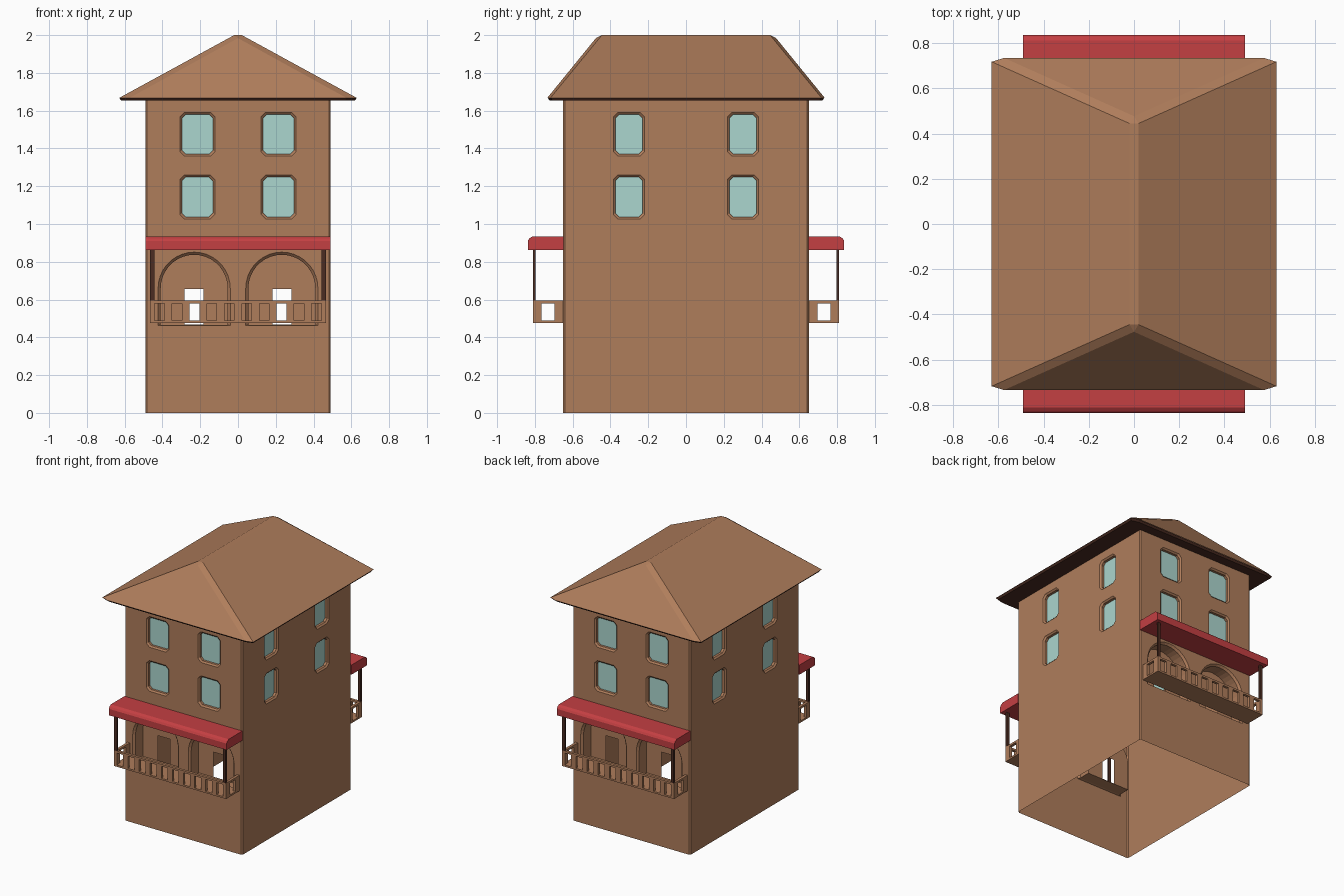
import bpy, bmesh, math
from mathutils import Matrix, Vector

if "Cube" in bpy.data.objects:
    bpy.data.objects.remove(bpy.data.objects["Cube"])


def material(name, rgb):
    m = bpy.data.materials.new(name)
    m.diffuse_color = (*rgb, 1)
    m.use_nodes = True
    m.node_tree.nodes["Principled BSDF"].inputs["Base Color"].default_value = m.diffuse_color
    return m


BROWN = material("clay brown", (0.43, 0.205, 0.105))
DARK = material("dark timber", (0.07, 0.025, 0.016))
RED = material("awning red", (0.55, 0.05, 0.055))
GLASS = material("pale glass", (0.41, 0.67, 0.62))


def finish(bm, name, *mats):
    bmesh.ops.remove_doubles(bm, verts=bm.verts, dist=0.0004)
    bmesh.ops.recalc_face_normals(bm, faces=bm.faces)
    me = bpy.data.meshes.new(name)
    bm.to_mesh(me)
    bm.free()
    for m in mats:
        me.materials.append(m)
    ob = bpy.data.objects.new(name, me)
    bpy.context.collection.objects.link(ob)
    return ob


def box(bm, x0, x1, y0, y1, z0, z1):
    mat = Matrix.Translation(((x0 + x1) / 2, (y0 + y1) / 2, (z0 + z1) / 2)) @ \
        Matrix.Diagonal((abs(x1 - x0), abs(y1 - y0), abs(z1 - z0), 1))
    bmesh.ops.create_cube(bm, size=1, matrix=mat)


# ---- outlines in wall coordinates (u across, z up)
def rect(cu, hw, z0, z1):
    return [(cu - hw, z0), (cu + hw, z0), (cu + hw, z1), (cu - hw, z1)]


def pane(cu, cz, hw, hh, c):
    return [(cu + sx * a, cz + sz * b) for sx, sz, pair in (
        (-1, -1, ((hw, hh - c), (hw - c, hh))), (1, -1, ((hw - c, hh), (hw, hh - c))),
        (1, 1, ((hw, hh - c), (hw - c, hh))), (-1, 1, ((hw - c, hh), (hw, hh - c))))
        for a, b in pair]


def arch(cu, r, z0, zc=0.66, n=18):
    return [(cu - r, z0), (cu + r, z0)] + [
        (cu + r * math.cos(math.pi * i / n), zc + r * math.sin(math.pi * i / n))
        for i in range(n + 1)]


# ---- hollow walls with recessed windows and arched niches
walls = bmesh.new()


def wall(side, half, dist, win_u, win_hw, arches):
    rot = Matrix.Rotation(side * math.pi / 2, 3, 'Z')

    def loop(pts, depth):
        vs = [walls.verts.new(rot @ Vector((u, depth - dist, z))) for u, z in pts]
        return vs

    def ring(vs):
        out = []
        for a, b in zip(vs, vs[1:] + vs[:1]):
            out.append(walls.edges.get((a, b)) or walls.edges.new((a, b)))
        return out

    def bridge(a, b):
        for i in range(len(a)):
            j = (i + 1) % len(a)
            walls.faces.new((a[i], a[j], b[j], b[i]))

    def fill(loops):
        bmesh.ops.triangle_fill(walls, edges=[e for l in loops for e in ring(l)],
                                use_beauty=True, use_dissolve=False,
                                normal=rot @ Vector((0, -1, 0)))

    face_loops = [loop(rect(0, half, 0, 1.66), 0)]
    for s in (-1, 1):
        for cz in (1.143, 1.475):
            outer = loop(pane(s * win_u, cz, win_hw, 0.116, 0.024), 0)
            rim = loop(pane(s * win_u, cz, win_hw - 0.011, 0.105, 0.02), 0.01)
            back = loop(pane(s * win_u, cz, win_hw - 0.011, 0.105, 0.02), 0.028)
            bridge(outer, rim)
            bridge(rim, back)
            walls.faces.new(back).material_index = 1
            face_loops.append(outer)
        if arches:
            cu = s * 0.232
            outer = loop(arch(cu, 0.191, 0.463), 0)
            rim = loop(arch(cu, 0.177, 0.466), 0.014)
            back = loop(arch(cu, 0.177, 0.466), 0.1)
            bridge(outer, rim)
            bridge(rim, back)
            fill([back, loop(rect(cu, 0.05, 0.469, 0.655), 0.1)])
            face_loops.append(outer)
    fill(face_loops)


for side in range(4):
    if side % 2 == 0:
        wall(side, 0.481, 0.65, 0.215, 0.093, True)
    else:
        wall(side, 0.641, 0.49, 0.302, 0.083, False)
# chamfered corners
for sx in (-1, 1):
    for sy in (-1, 1):
        walls.faces.new([walls.verts.new((sx * x, sy * y, z)) for x, y, z in (
            (0.481, 0.65, 0), (0.49, 0.641, 0), (0.49, 0.641, 1.66), (0.481, 0.65, 1.66))])
finish(walls, "walls", BROWN, GLASS)

# ---- hip roof with softened hips and ridge
bm = bmesh.new()
A, B, R, E = {}, {}, {}, {}
for sy in (-1, 1):
    E[sy] = bm.verts.new((0, sy * 0.477, 1.984))
    for sx in (-1, 1):
        A[sx, sy] = bm.verts.new((sx * 0.575, sy * 0.735, 1.667))
        B[sx, sy] = bm.verts.new((sx * 0.63, sy * 0.718, 1.667))
        R[sx, sy] = bm.verts.new((sx * 0.02, sy * 0.445, 2.0))
for s in (-1, 1):
    bm.faces.new((B[s, -1], B[s, 1], R[s, 1], R[s, -1]))
    bm.faces.new((A[-1, s], A[1, s], E[s]))
    bm.faces.new((R[-1, s], R[1, s], E[s]))
    for sy in (-1, 1):
        bm.faces.new((A[s, sy], B[s, sy], R[s, sy], E[sy]))
bm.faces.new((R[-1, -1], R[1, -1], R[1, 1], R[-1, 1]))
finish(bm, "roof", BROWN)

# ---- dark eaves under the roof
bm = bmesh.new()
eave = [(-0.575, -0.732), (0.575, -0.732), (0.628, -0.716), (0.628, 0.716),
        (0.575, 0.732), (-0.575, 0.732), (-0.628, 0.716), (-0.628, -0.716)]
f = bm.faces.new([bm.verts.new((x, y, 1.667)) for x, y in eave])
ext = bmesh.ops.extrude_face_region(bm, geom=[f])
low = [g for g in ext["geom"] if isinstance(g, bmesh.types.BMVert)]
bmesh.ops.translate(bm, verts=low, vec=(0, 0, -0.014))
bmesh.ops.scale(bm, verts=low, vec=(0.985, 0.985, 1))
finish(bm, "eaves", DARK)

# ---- balconies, posts and awnings at front and back
for s, end in ((-1, "front"), (1, "back")):
    bm = bmesh.new()
    box(bm, -0.467, 0.467, s * 0.65, s * 0.81, 0.477, 0.49)           # floor
    box(bm, -0.467, 0.467, s * 0.79, s * 0.81, 0.58, 0.595)           # front rail
    step = 0.0925
    for i in range(11):                                               # balusters
        u = (i - 5) * step
        box(bm, max(u - 0.02, -0.467), min(u + 0.02, 0.467), s * 0.79, s * 0.81, 0.49, 0.58)
    for sx in (-1, 1):                                                # side rails
        x0, x1 = sx * 0.447, sx * 0.467
        box(bm, x0, x1, s * 0.65, s * 0.79, 0.58, 0.595)
        box(bm, x0, x1, s * 0.65, s * 0.695, 0.49, 0.58)
        box(bm, x0, x1, s * 0.765, s * 0.79, 0.49, 0.58)
    finish(bm, end + "_balcony", BROWN)

    bm = bmesh.new()
    for sx in (-1, 1):
        box(bm, sx * 0.443, sx * 0.465, s * 0.797, s * 0.81, 0.595, 0.866)
    finish(bm, end + "_posts", DARK)

    bm = bmesh.new()
    prof = [(0.648, 0.863), (0.837, 0.863), (0.837, 0.911), (0.829, 0.924),
            (0.812, 0.935), (0.648, 0.935)]
    f = bm.faces.new([bm.verts.new((-0.491, s * y, z)) for y, z in prof])
    ext = bmesh.ops.extrude_face_region(bm, geom=[f])
    bmesh.ops.translate(bm, vec=(0.982, 0, 0),
                        verts=[g for g in ext["geom"] if isinstance(g, bmesh.types.BMVert)])
    finish(bm, end + "_awning", RED)
